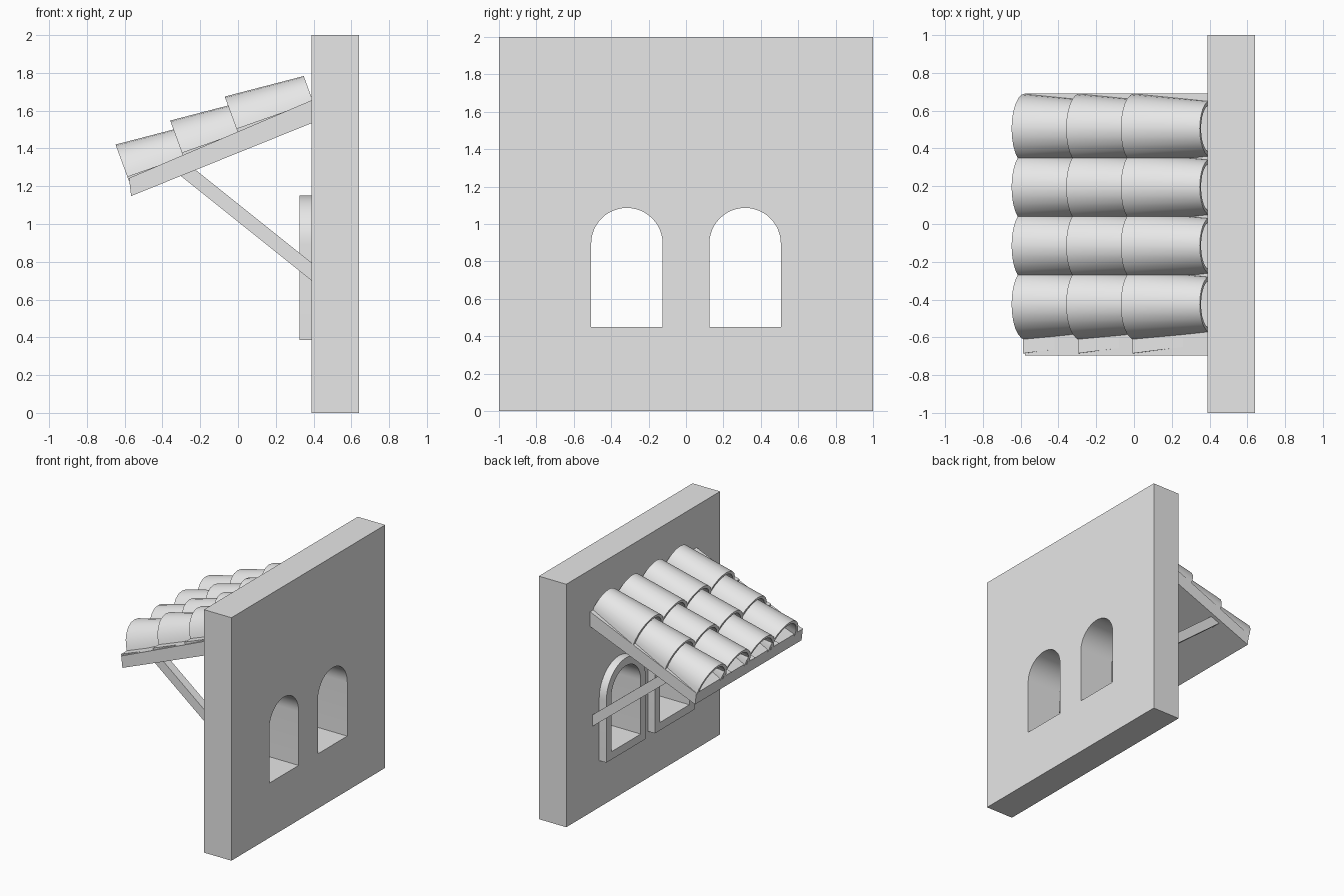
import bpy, bmesh, math
from mathutils import Matrix, Vector

cube = bpy.data.objects.get("Cube")
if cube:
    bpy.data.objects.remove(cube, do_unlink=True)

# Single stone grey
grey = bpy.data.materials.new("stone_grey")
grey.use_nodes = True
colour = (0.8, 0.8, 0.8, 1)
grey.diffuse_color = colour
for node in grey.node_tree.nodes:
    if node.type == 'BSDF_PRINCIPLED':
        node.inputs["Base Color"].default_value = colour


def finish(obj, smooth=True):
    obj.data.materials.clear()
    obj.data.materials.append(grey)
    bpy.ops.object.select_all(action='DESELECT')
    obj.select_set(True)
    bpy.context.view_layer.objects.active = obj
    if obj.type == 'CURVE':
        bpy.ops.object.convert(target='MESH')
    if smooth:
        bpy.ops.object.shade_smooth_by_angle(angle=math.radians(35))


def plate(name, loops, x0, x1):
    """Outline with holes in the y-z plane, given thickness along x."""
    curve = bpy.data.curves.new(name, 'CURVE')
    curve.dimensions = '2D'
    curve.fill_mode = 'BOTH'
    curve.extrude = (x1 - x0) / 2
    for loop in loops:
        spline = curve.splines.new('POLY')
        spline.points.add(len(loop) - 1)
        for point, (y, z) in zip(spline.points, loop):
            point.co = (y, z, 0, 1)
        spline.use_cyclic_u = True
    obj = bpy.data.objects.new(name, curve)
    bpy.context.collection.objects.link(obj)
    obj.rotation_euler = (math.pi / 2, 0, math.pi / 2)
    obj.location.x = (x0 + x1) / 2
    finish(obj)


def prism(name, profile, y0, y1):
    """Profile in the x-z plane, extruded along y."""
    bm = bmesh.new()
    face = bm.faces.new([bm.verts.new((x, y0, z)) for x, z in profile])
    new = bmesh.ops.extrude_face_region(bm, geom=[face])["geom"]
    moved = [v for v in new if isinstance(v, bmesh.types.BMVert)]
    bmesh.ops.translate(bm, verts=moved, vec=(0, y1 - y0, 0))
    bmesh.ops.recalc_face_normals(bm, faces=bm.faces)
    mesh = bpy.data.meshes.new(name)
    bm.to_mesh(mesh)
    bm.free()
    obj = bpy.data.objects.new(name, mesh)
    bpy.context.collection.objects.link(obj)
    finish(obj, False)


def arch(centre, half, bottom, spring, steps=24):
    pts = [(centre - half, bottom), (centre + half, bottom)]
    for i in range(steps + 1):
        a = math.pi * i / steps
        pts.append((centre + half * math.cos(a), spring + half * math.sin(a)))
    return pts


# Wall with two arched openings
WALL_X = 0.39
openings = {"right": -0.316, "left": 0.316}
holes = [arch(c, 0.191, 0.45, 0.895) for c in openings.values()]
plate("wall", [[(-1, 0), (1, 0), (1, 2), (-1, 2)]] + holes, WALL_X, 0.64)

# Raised window surrounds
for (side, c), hole in zip(openings.items(), holes):
    plate("window_frame_" + side, [arch(c, 0.256, 0.385, 0.895), hole], 0.325, WALL_X)

# Sloping awning deck
prism("awning_deck", [(-0.566, 1.148), (0.42, 1.546), (0.42, 1.668), (-0.577, 1.243)],
      -0.695, 0.69)

# Diagonal braces, sunk into wall and deck
for side, s in (("left", 1), ("right", -1)):
    prism("brace_" + side, [(0.42, 0.676), (0.42, 0.771), (-0.24, 1.299), (-0.31, 1.26)],
          s * 0.59, s * 0.66)

# Roof tile: tapered half pipe with a flat lip along one side
HALF, HEIGHT, LIP, THICK = 0.185, 0.205, 0.075, 0.025
LENGTH, TAPER, STEPS = 0.43, 0.8, 12


def tile_section():
    outer, inner = [], []
    for i in range(STEPS + 1):
        a = math.pi * i / STEPS
        outer.append((HALF * math.cos(a), HEIGHT * math.sin(a)))
        inner.append(((HALF - THICK) * math.cos(a), (HEIGHT - THICK) * math.sin(a)))
    # The lip leaves the pipe at its low side
    outer[-1] = (-HALF, THICK)
    lip = [(-HALF - LIP, THICK), (-HALF - LIP, 0)]
    return outer + lip + inner[::-1]


bm = bmesh.new()
section = tile_section()
low = [bm.verts.new((0, y, z)) for y, z in section]
high = [bm.verts.new((LENGTH, y * TAPER, z * TAPER)) for y, z in section]
n = len(section)
for i in range(n):
    j = (i + 1) % n
    bm.faces.new((low[i], low[j], high[j], high[i]))
bm.faces.new(low)
bm.faces.new(high[::-1])
bmesh.ops.recalc_face_normals(bm, faces=bm.faces)
tile_mesh = bpy.data.meshes.new("roof_tile")
bm.to_mesh(tile_mesh)
bm.free()
tile_mesh.materials.append(grey)

# Three overlapping rows of four tiles
tilt = Matrix.Rotation(math.radians(-20), 4, 'Y')
for row in range(3):
    for col in range(4):
        obj = bpy.data.objects.new(f"roof_tile_{row + 1}_{col + 1}", tile_mesh)
        bpy.context.collection.objects.link(obj)
        spot = Vector((-0.578 + 0.289 * row, 0.505 - 0.31 * col, 1.228 + 0.127 * row))
        obj.matrix_world = Matrix.Translation(spot) @ tilt

bpy.ops.object.select_all(action='DESELECT')
obj.select_set(True)
bpy.context.view_layer.objects.active = obj
bpy.ops.object.shade_smooth_by_angle(angle=math.radians(40))
